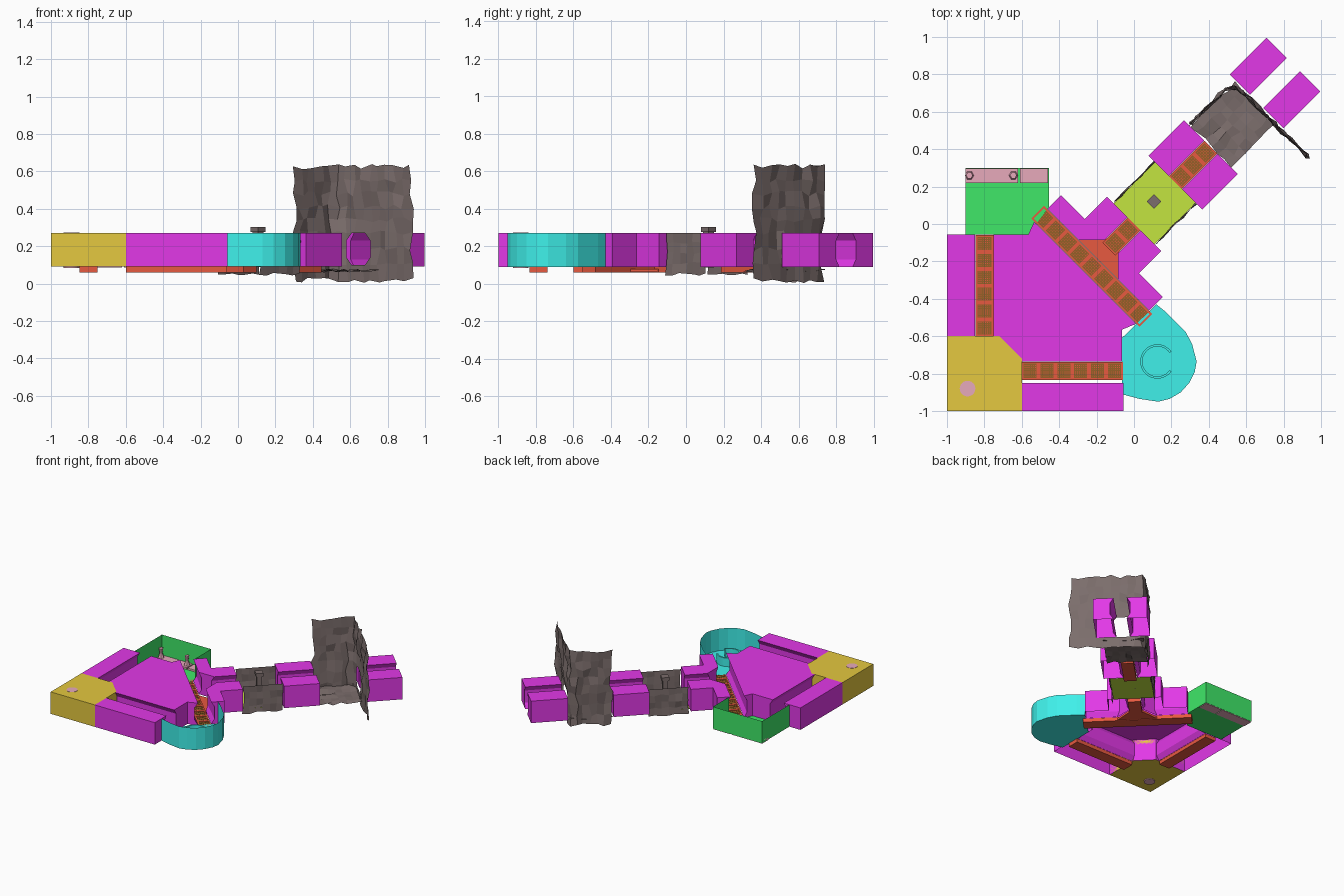
import bpy, bmesh, math, random
from mathutils import Vector

if "Cube" in bpy.data.objects:
    bpy.data.objects.remove(bpy.data.objects["Cube"])

random.seed(4)
Z0, Z1 = 0.09, 0.27
R = math.sqrt(0.5)
MATS = {}
COLORS = dict(purple=(.76, .04, .80), orange=(.78, .58, .05), green=(.05, .80, .14),
              cyan=(.05, .87, .82), lime=(.55, .78, .05), rock=(.20, .155, .15),
              red=(.80, .10, .05), grille=(.30, .12, .02), pink=(.80, .40, .50))


def mesh(name, verts, faces, color):
    me = bpy.data.meshes.new(name)
    me.from_pydata([tuple(v) for v in verts], [], faces)
    bm = bmesh.new()
    bm.from_mesh(me)
    bmesh.ops.remove_doubles(bm, verts=bm.verts, dist=1e-5)
    bmesh.ops.recalc_face_normals(bm, faces=bm.faces)
    bm.to_mesh(me)
    bm.free()
    if color not in MATS:
        MATS[color] = bpy.data.materials.new(color)
        MATS[color].diffuse_color = (*COLORS[color], 1)
    me.materials.append(MATS[color])
    ob = bpy.data.objects.new(name, me)
    bpy.context.collection.objects.link(ob)
    return ob


def uv(u, v):
    """Diagonal frame: u runs along the corridor, v across it."""
    return ((u - v) * R, (u + v) * R)


def flip(pts):
    return [(y, x) for x, y in pts]


def block(name, pts, slots=(), color='purple', closed=False):
    """Prism whose slot edges are hollowed like one side of an octagonal tunnel."""
    P = [Vector(p) for p in pts]
    n = len(P)
    M = []
    for i, p in enumerate(P):
        m = p.copy()
        if (i - 1) % n in slots:
            m += (P[(i + 1) % n] - p).normalized() * .025
        if i in slots:
            m += (P[i - 1] - p).normalized() * .025
        M.append(m)
    V = []
    for ring, z in ((P, Z0), (M, Z0 + .04), (M, Z1 - .04), (P, Z1)):
        V += [(p.x, p.y, z) for p in ring]
    F = [(r * n + i, r * n + (i + 1) % n, (r + 1) * n + (i + 1) % n, (r + 1) * n + i)
         for r in range(3) for i in range(n)]
    F.append(tuple(range(3 * n, 4 * n)))
    if closed:
        F.append(tuple(range(n)))
    return mesh(name, V, F, color)


def room(name, pts, open_edges, color):
    """Roofless room: a floor with walls on the closed edges."""
    n = len(pts)
    V = [(x, y, Z0) for x, y in pts] + [(x, y, Z1) for x, y in pts]
    F = [tuple(range(n))]
    F += [(i, (i + 1) % n, n + (i + 1) % n, n + i) for i in range(n) if i not in open_edges]
    return mesh(name, V, F, color)


def add_box(V, F, c, a, b, s, z0, z1):
    """Box centred on c, half sizes s along the unit directions a and b."""
    k = len(V)
    for z in (z0, z1):
        for i, j in ((-1, -1), (1, -1), (1, 1), (-1, 1)):
            p = c + a * s[0] * i + b * s[1] * j
            V.append((p.x, p.y, z))
    F += [tuple(k + q for q in f) for f in ((0, 3, 2, 1), (4, 5, 6, 7), (0, 1, 5, 4),
                                           (1, 2, 6, 5), (2, 3, 7, 6), (3, 0, 4, 7))]


def box(name, c, ax, s, z0, z1, color):
    V, F = [], []
    a = Vector(ax)
    add_box(V, F, Vector(c), a, Vector((-a.y, a.x)), s, z0, z1)
    return mesh(name, V, F, color)


def grate(name, p, q, n, w=.048):
    """Row of n floor grates: red trays with brown bars."""
    p, q = Vector(p), Vector(q)
    a = (q - p).normalized()
    b = Vector((-a.y, a.x))
    step = (q - p).length / n
    V, F, GV, GF = [], [], [], []
    for i in range(n):
        c = p + a * step * (i + .5)
        add_box(V, F, c, a, b, (step / 2, w), .06, .078)
        for s in (-1, 1):
            add_box(V, F, c + b * s * (w - .005), a, b, (step / 2, .005), .078, .09)
            add_box(V, F, c + a * s * (step / 2 - .005), a, b, (.005, w - .01), .078, .09)
        for k in range(-3, 4):
            add_box(GV, GF, c + a * k * step * .125, a, b, (.0035, w - .01), .078, .086)
            add_box(GV, GF, c + b * k * w * .24, a, b, (step / 2 - .01, .0035), .078, .086)
    mesh(name + "_tray", V, F, 'red')
    mesh(name + "_bars", GV, GF, 'grille')


def cylinder(name, x, y, r, z0, z1, color, n=24, top=None):
    top = r if top is None else top
    A = [2 * math.pi * i / n for i in range(n)]
    V = [(x + k * math.cos(t), y + k * math.sin(t), z) for k, z in ((r, z0), (top, z1)) for t in A]
    F = [(i, (i + 1) % n, n + (i + 1) % n, n + i) for i in range(n)]
    mesh(name, V, F + [tuple(range(n)), tuple(range(n, 2 * n))], color)


def rock_sheet(name, pts, cols, keep=lambda i, j: True, fixed=lambda i, j: False, amp=.014):
    """Jittered grid; pts is row by row, cols wide."""
    rows = len(pts) // cols
    V = []
    for k, p in enumerate(pts):
        a = 0 if fixed(k % cols, k // cols) else amp
        q = [c + random.uniform(-a, a) for c in p]
        V.append((q[0], q[1], max(q[2], 0)))
    F = [(j * cols + i, j * cols + i + 1, (j + 1) * cols + i + 1, (j + 1) * cols + i)
         for j in range(rows - 1) for i in range(cols - 1) if keep(i, j)]
    mesh(name, V, F, 'rock')


# Main hall: central slab, outer walls and junction walls around the slots
block("hall_centre", [(-.75, -.055), (-.75, -.6), (-.72, -.6), (-.6, -.72), (-.6, -.735),
                      (-.065, -.735), (-.065, -.565), (.011, -.534), (-.534, .011), (-.565, -.055)],
      (0, 4, 7))
outer = [(-1, -.6), (-.85, -.6), (-.85, -.055), (-1, -.055)]
junction = [uv(*p) for p in ((-.27, .385), (-.27, .15), (-.17, .05), (0, .05), (0, .205),
                             (-.168, .205), (-.168, .385))]
for side, f in (("left", lambda p: p), ("front", flip)):
    block("outer_wall_" + side, f(outer), (1,))
    block("junction_wall_" + side, f(junction), (0, 2))

# Corridor walls along the diagonal
for tag, u0, u1 in (("middle", .312, .582), ("end", .927, 1.206)):
    w = [uv(u0, .05), uv(u1, .05), uv(u1, .203), uv(u0, .203)]
    block("corridor_%s_left" % tag, w, (0,))
    block("corridor_%s_right" % tag, flip(w), (0,))

# Floor grates in the slots, with the red flare at the junction
grate("grate_left", (-.8, -.6), (-.8, -.06), 6)
grate("grate_front", (-.6, -.785), (-.06, -.785), 6)
grate("grate_diagonal", uv(-.32, .41), uv(-.32, -.41), 9)
grate("grate_junction", uv(-.19, 0), uv(0, 0), 2)
grate("grate_corridor", uv(.312, 0), uv(.582, 0), 3)
flare = [uv(-.27, .15), uv(-.27, -.15), uv(-.16, -.05), uv(-.16, .05)]
mesh("junction_floor", [(x, y, z) for z in (.062, .08) for x, y in flare],
     [(0, 1, 2, 3), (4, 5, 6, 7), (0, 1, 5, 4), (1, 2, 6, 5), (2, 3, 7, 6), (3, 0, 4, 7)], 'red')

# Corner block with a round hatch
block("corner_block", [(-1, -1), (-.6, -1), (-.6, -.72), (-.72, -.6), (-1, -.6)],
      color='orange', closed=True)
cylinder("hatch", -.89, -.88, .042, .083, .272, 'pink')

# Square side room with ledges and posts
room("square_room", [(-.9, -.055), (-.565, -.055), (-.455, .09), (-.455, .3), (-.9, .3)],
     (0, 1), 'green')
for i, (x0, x1) in enumerate(((-.9, -.62), (-.61, -.46))):
    box("ledge_%d" % i, ((x0 + x1) / 2, .258), (1, 0), ((x1 - x0) / 2, .04), .085, .105, 'pink')
for i, x in enumerate((-.88, -.645)):
    cylinder("post_%d" % i, x, .26, .024, .105, .14, 'pink', 6, .012)
    cylinder("post_head_%d" % i, x, .26, .012, .14, .18, 'pink', 6, .018)

# Rounded side room with a curved inner wall
room("round_room", [(-.065, -.91), (-.065, -.61), (.12, -.43), (.17, -.47), (.225, -.525),
                    (.275, -.575), (.31, -.64), (.335, -.735), (.325, -.79), (.295, -.85),
                    (.25, -.9), (.19, -.935), (.13, -.95), (.03, -.935)], (0, 1), 'cyan')
N = 28
arc = [math.radians(35 + 290 * i / N) for i in range(N + 1)]
V = [(.125 + r * math.cos(t), -.735 + r * math.sin(t), z)
     for r, z in ((.08, Z0), (.08, .16), (.092, .16), (.092, Z0)) for t in arc]
mesh("curved_wall", V, [(k * (N + 1) + i, k * (N + 1) + i + 1, (k + 1) * (N + 1) + i + 1,
                         (k + 1) * (N + 1) + i) for k in range(3) for i in range(N)], 'cyan')

# Bridge room: lime floor, rocky sides and a pedestal
mesh("bridge_floor", [(*uv(u, v), .088) for u, v in ((0, -.155), (.315, -.155), (.315, .155), (0, .155))],
     [(0, 1, 2, 3)], 'lime')
for side, v in (("left", .158), ("right", -.158)):
    rock_sheet("bridge_side_" + side, [(*uv(.01 + .3 * i / 6, v), z) for z in (.05, .11, .165, .22, Z1)
                                       for i in range(7)], 7, fixed=lambda i, j: j == 4, amp=.007)
box("pedestal", (.107, .12), (R, R), (.02, .02), .088, .28, 'rock')
box("pedestal_cap", (.107, .12), (R, R), (.028, .028), .275, .302, 'rock')

# Cave: cliff that turns a corner, pierced by the corridor mouth, and its floor
path = [(.59 + .055 * i, .163) for i in range(5)] + [(.855, .16), (.895, .135), (.91, .09)]
path += [(.91, .09 - .06 * i) for i in range(1, 4)] + [(.91, -.09 - .062 * i) for i in range(1, 6)]
C = len(path)
zs = (.018, .1, .185, Z1, .34, .41, .48, .55, .625)
hole = lambda i, j: 7 <= i <= 10 and 1 <= j <= 3
rock_sheet("cave_cliff", [(*uv(*p), z) for z in zs for p in path], C,
           keep=lambda i, j: not (7 <= i < 10 and 1 <= j < 3), fixed=hole)
# chamfers turning the mouth into an octagon
for i, (s, z, d) in enumerate(((1, .1, 1), (-1, .1, 1), (1, Z1, -1), (-1, Z1, -1))):
    mesh("mouth_chamfer_%d" % i, [(*uv(.91, s * .09), z), (*uv(.91, s * .05), z),
                                  (*uv(.91, s * .09), z + .04 * d)], [(0, 1, 2)], 'rock')
rock_sheet("cave_floor", [(*uv(.585 + .325 * i / 6, -.157 + .314 * j / 6), .07)
                          for j in range(7) for i in range(7)], 7,
           fixed=lambda i, j: False, amp=.01)

for m in bpy.data.materials:
    if m.users and not m.is_grease_pencil:
        m.use_nodes = True
        m.node_tree.nodes["Principled BSDF"].inputs["Base Color"].default_value = m.diffuse_color
